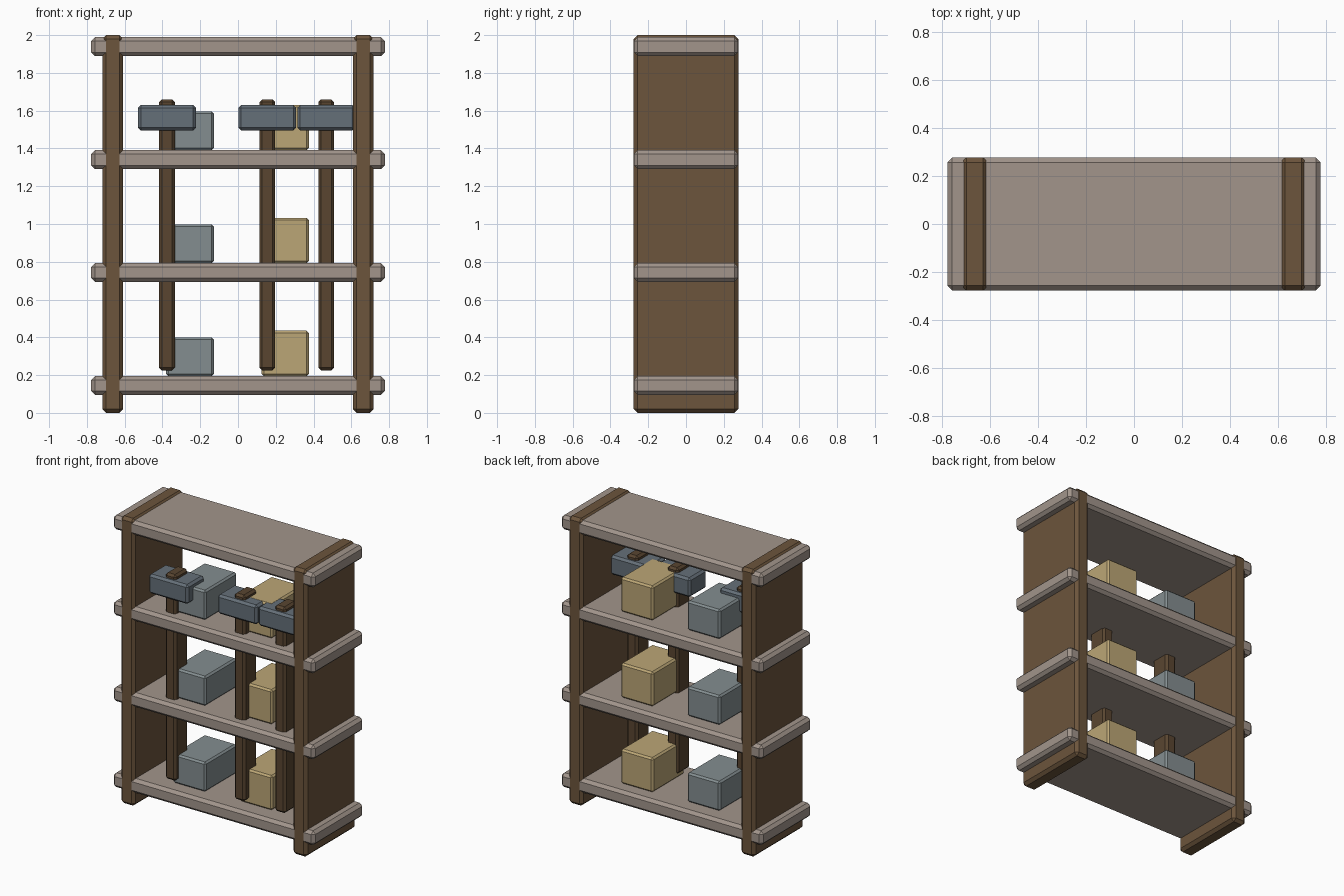
import bpy

if "Cube" in bpy.data.objects:
    bpy.data.objects.remove(bpy.data.objects["Cube"])


def material(name, rgb):
    m = bpy.data.materials.new(name)
    m.diffuse_color = (*rgb, 1)
    m.use_nodes = True
    m.node_tree.nodes["Principled BSDF"].inputs["Base Color"].default_value = m.diffuse_color
    return m


DARK_WOOD = material("dark_wood", (0.15, 0.09, 0.045))
HANDLE_WOOD = material("handle_wood", (0.10, 0.06, 0.03))
BOARD = material("pale_board", (0.36, 0.30, 0.26))
IRON = material("iron", (0.13, 0.16, 0.19))
GREY = material("grey_box", (0.23, 0.27, 0.28))
TAN = material("tan_box", (0.50, 0.38, 0.18))


def block(name, x, y, z, mat, chamfer):
    """Chamfered box from (min, max) ranges on each axis."""
    bpy.ops.mesh.primitive_cube_add(size=1, location=[sum(r) / 2 for r in (x, y, z)])
    ob = bpy.context.object
    ob.name = name
    ob.scale = [r[1] - r[0] for r in (x, y, z)]
    bpy.ops.object.transform_apply(location=False, rotation=False, scale=True)
    ob.data.materials.append(mat)
    bevel = ob.modifiers.new("chamfer", 'BEVEL')
    bevel.width = chamfer
    bevel.segments = 1
    return ob


# Side panels
for side, cx in (("left", -0.663), ("right", 0.663)):
    block(f"{side}_panel", (cx - 0.055, cx + 0.055), (-0.277, 0.277), (0, 2), DARK_WOOD, 0.02)

# Shelves, with a pair of boxes on the lower three
for i in range(4):
    z = 0.095 + 0.598 * i
    top = z + 0.1
    block(f"shelf_{i + 1}", (-0.777, 0.777), (-0.276, 0.276), (z, top), BOARD, 0.02)
    if i < 3:
        block(f"grey_box_{i + 1}", (-0.38, -0.127), (-0.178, 0.172), (top, top + 0.205), GREY, 0.012)
        block(f"tan_box_{i + 1}", (0.125, 0.375), (-0.163, 0.187), (top, top + 0.24), TAN, 0.012)

# Hammers standing along the front
for i, cx in enumerate((-0.376, 0.155, 0.467)):
    block(f"hammer_handle_{i + 1}", (cx - 0.042, cx + 0.042), (-0.21, -0.07), (0.225, 1.66), HANDLE_WOOD, 0.015)
    block(f"hammer_head_{i + 1}", (cx - 0.153, cx + 0.153), (-0.235, -0.045), (1.495, 1.63), IRON, 0.015)
